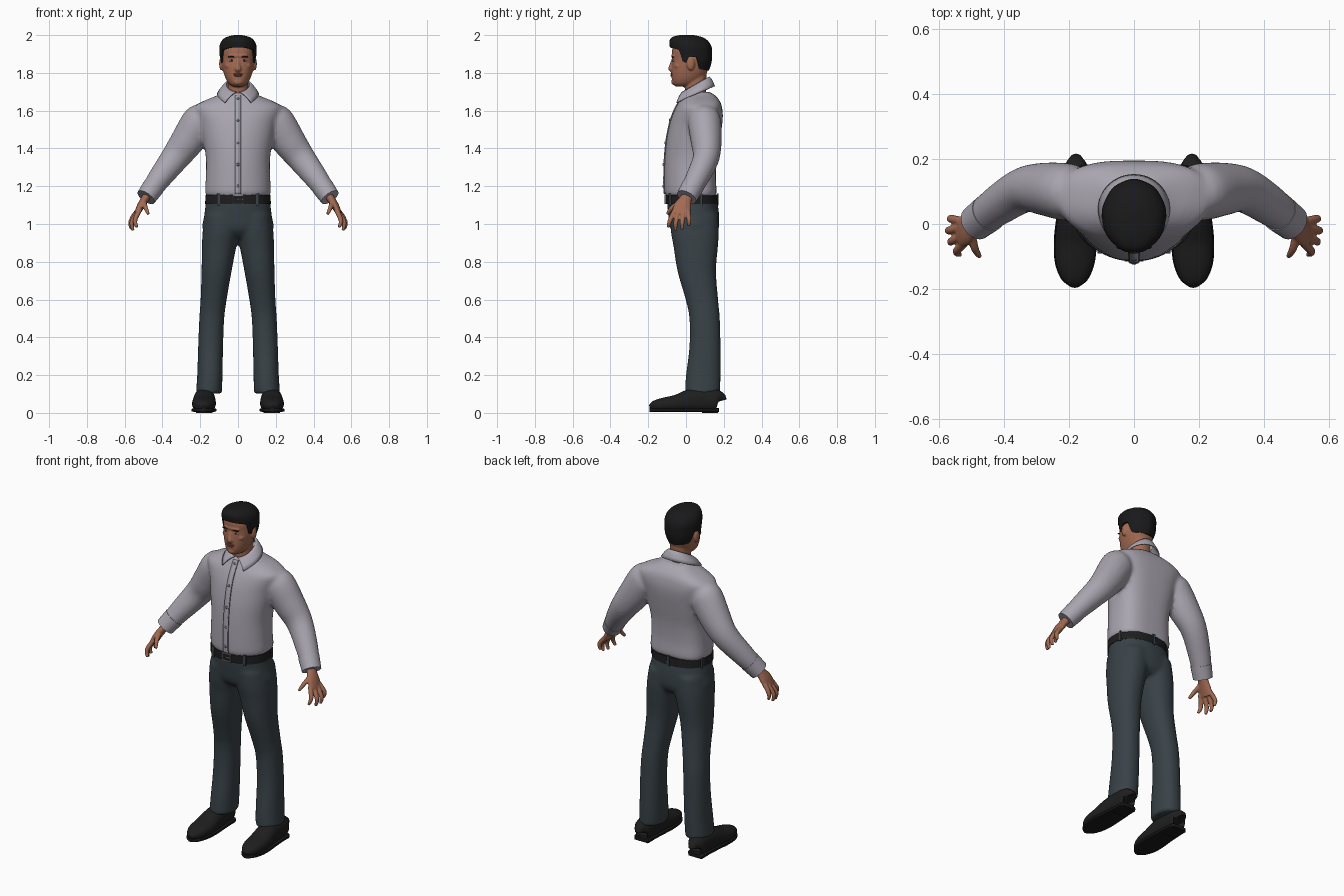
import bpy, bmesh, math
from mathutils import Vector, Matrix

if "Cube" in bpy.data.objects:
    bpy.data.objects.remove(bpy.data.objects["Cube"])


def material(name, rgb):
    m = bpy.data.materials.new(name)
    m.diffuse_color = (*rgb, 1)
    m.use_nodes = True
    m.node_tree.nodes["Principled BSDF"].inputs["Base Color"].default_value = m.diffuse_color
    return m


SHIRT = material("shirt_grey", (0.40, 0.375, 0.43))
SEAM = material("seam_grey", (0.16, 0.15, 0.18))
PANTS = material("trouser_slate", (0.040, 0.054, 0.063))
SKIN = material("skin", (0.36, 0.145, 0.085))
LIPS = material("lips", (0.25, 0.085, 0.06))
BLACK = material("black", (0.010, 0.010, 0.011))
LEATHER = material("leather", (0.013, 0.013, 0.013))
METAL = material("buckle_metal", (0.25, 0.25, 0.27))
WHITE = material("eye_white", (0.5, 0.46, 0.43))


def curve(rows, n=4):
    """Catmull-Rom resampling of a list of tuples."""
    out = []
    for i in range(len(rows) - 1):
        p = [rows[max(0, min(len(rows) - 1, i + k))] for k in (-1, 0, 1, 2)]
        for j in range(n):
            t = j / n
            out.append(tuple(0.5 * (2 * b + (c - a) * t + (2 * a - 5 * b + 4 * c - d) * t * t
                             + (3 * b - a - 3 * c + d) * t ** 3) for a, b, c, d in zip(*p)))
    return out + [tuple(rows[-1])]


def lerp_table(table, k):
    """Linear lookup in rows sorted by their first value."""
    for a, b in zip(table, table[1:]):
        if k <= b[0]:
            t = max(0, (k - a[0]) / (b[0] - a[0]))
            return [u + (v - u) * t for u, v in zip(a, b)]
    return list(table[-1])


def oval(a, p=2.0):
    c, s = math.cos(a), math.sin(a)
    return (math.copysign(abs(c) ** (2 / p), c), math.copysign(abs(s) ** (2 / p), s))


def rings_to_mesh(bm, rings):
    vs = [[bm.verts.new(p) for p in r] for r in rings]
    n = len(vs[0])
    for a, b in zip(vs, vs[1:]):
        for i in range(n):
            bm.faces.new((a[i], a[(i + 1) % n], b[(i + 1) % n], b[i]))
    bm.faces.new(vs[0][::-1])
    bm.faces.new(vs[-1])


def loft(bm, rows, pf=2.2, pb=2.2, n=36, sub=4):
    """Stack of level ovals: z, left x, right x, front y, back y."""
    rings = []
    for z, x0, x1, y0, y1 in curve(rows, sub):
        ring = []
        for i in range(n):
            a = 2 * math.pi * i / n
            c, s = oval(a, pb if math.sin(a) > 0 else pf)
            ring.append(((x0 + x1) / 2 + c * (x1 - x0) / 2, (y0 + y1) / 2 + s * (y1 - y0) / 2, z))
        rings.append(ring)
    rings_to_mesh(bm, rings)


def tube(bm, pts, ref=(0, 1, 0), n=20, p=2.0, sub=4):
    """Sweep along x, y, z with two radii per point."""
    pts = curve(pts, sub)
    rings = []
    for i, q in enumerate(pts):
        t = (Vector(pts[min(i + 1, len(pts) - 1)][:3]) - Vector(pts[max(i - 1, 0)][:3])).normalized()
        u = Vector(ref).cross(t).normalized()
        v = t.cross(u)
        rings.append([Vector(q[:3]) + u * q[3] * c + v * q[4] * s
                      for c, s in (oval(2 * math.pi * k / n, p) for k in range(n))])
    rings_to_mesh(bm, rings)


def ball(bm, loc, size, tilt=0):
    m = Matrix.Translation(loc) @ Matrix.Rotation(tilt, 4, 'Y') @ Matrix.Diagonal((*size, 1))
    bmesh.ops.create_uvsphere(bm, u_segments=20, v_segments=12, radius=1, matrix=m)


def box(bm, loc, size):
    bmesh.ops.create_cube(bm, size=1, matrix=Matrix.Translation(loc) @ Matrix.Diagonal((*size, 1)))


def finish(bm, name, mat, voxel=0, thick=0, smooth=3):
    bmesh.ops.recalc_face_normals(bm, faces=bm.faces)
    me = bpy.data.meshes.new(name)
    bm.to_mesh(me)
    bm.free()
    me.materials.append(mat)
    ob = bpy.data.objects.new(name, me)
    bpy.context.collection.objects.link(ob)
    bpy.ops.object.select_all(action='DESELECT')
    ob.select_set(True)
    bpy.context.view_layer.objects.active = ob
    bpy.ops.object.shade_smooth_by_angle(angle=math.radians(45))
    if voxel:  # fuse overlapping volumes into one soft skin
        r = ob.modifiers.new("fuse", 'REMESH')
        r.mode, r.voxel_size, r.use_smooth_shade = 'VOXEL', voxel, True
        s = ob.modifiers.new("soften", 'SMOOTH')
        s.factor, s.iterations = 0.5, smooth
    if thick:
        s = ob.modifiers.new("thickness", 'SOLIDIFY')
        s.thickness, s.offset = thick, 0
    return ob


def flip(pts, s):
    return [(s * q[0], *q[1:]) for q in pts]


def sym(rows):
    return [(z, -x, x, f, b) for z, x, f, b in rows]


# Shirt: torso and sleeves fused
torso = [(1.145, .166, -.105, .155), (1.17, .174, -.114, .162), (1.25, .170, -.115, .158),
         (1.35, .170, -.112, .164), (1.45, .186, -.102, .180), (1.53, .203, -.086, .192),
         (1.58, .222, -.070, .195), (1.62, .232, -.052, .190), (1.65, .185, -.035, .180),
         (1.68, .112, -.018, .155), (1.70, .078, .002, .125)]
arm = [(.17, .10, 1.575, .07, .075), (.202, .098, 1.543, .094, .088), (.269, .107, 1.438, .089, .082),
       (.334, .106, 1.349, .076, .070), (.413, .060, 1.245, .063, .062), (.482, .007, 1.148, .050, .052)]
bm = bmesh.new()
loft(bm, sym(torso), 2.0, 3.0, 48)
for s in (1, -1):
    tube(bm, flip(arm, s), n=28)
finish(bm, "shirt", SHIRT, .011, smooth=5)

# Collar: folded band around the neck, open at the front
bm = bmesh.new()
grid = []
for i in range(41):
    t = -1 + i / 20
    a, b, k = math.radians(172) * t, math.radians(150) * t, abs(t) ** 6
    top = Vector((.060 * math.sin(a), .052 + .070 * math.cos(a), 1.738 + .040 * math.cos(a)))
    low = Vector((.107 * math.sin(b) + math.copysign(.016 * k, t), .050 + .100 * math.cos(b) - .012 * k,
                  1.688 + .040 * math.cos(b) - .012 * k))
    grid.append([bm.verts.new(top.lerp(low, j / 4) + Vector((0, 0, .008 * math.sin(math.pi * j / 4)))) for j in range(5)])
for a, b in zip(grid, grid[1:]):
    for j in range(4):
        bm.faces.new((a[j], b[j], b[j + 1], a[j + 1]))
finish(bm, "collar", SHIRT, thick=.007)

# Placket, its seam and the buttons
fronts = [(z, f) for z, _, f, _ in curve(torso) if 1.155 < z < 1.685]
for name, w, off, mat in (("placket_seam", .017, .000, SEAM), ("placket", .0145, .003, SHIRT)):
    bm = bmesh.new()
    strip = [[bm.verts.new((x, f - off, z)) for x in (-w, w)] for z, f in fronts]
    for a, b in zip(strip, strip[1:]):
        bm.faces.new((a[0], a[1], b[1], b[0]))
    finish(bm, name, mat, thick=.005)
bm = bmesh.new()
for z in (1.20, 1.315, 1.43, 1.55, 1.665):
    ball(bm, (0, lerp_table(fronts, z)[1] - .006, z), (.008, .004, .008))
finish(bm, "buttons", SEAM)

# Trousers: hips and legs fused
hips = [(.925, .11, -.035, .14), (.97, .185, -.080, .172), (1.05, .178, -.094, .175),
        (1.12, .170, -.100, .165), (1.165, .166, -.100, .158)]
leg = [(.102, .085, .223, -.006, .180), (.20, .082, .216, .000, .183), (.35, .079, .211, .018, .183),
       (.50, .073, .205, .018, .179), (.60, .060, .198, -.002, .170), (.75, .034, .193, -.045, .159),
       (.88, .009, .191, -.066, .169), (.96, -.01, .187, -.080, .174), (1.05, -.02, .176, -.086, .170)]
bm = bmesh.new()
loft(bm, sym(hips), n=44)
for s in (1, -1):
    loft(bm, [(z, s * a, s * b, f, k) for z, a, b, f, k in leg])
finish(bm, "trousers", PANTS, .011, smooth=4)

# Belt, loops and buckle
bm = bmesh.new()
loft(bm, sym([(1.106, .174, -.106, .169), (1.154, .172, -.108, .166)]), n=48, sub=1)
finish(bm, "belt", LEATHER)
bm = bmesh.new()
for deg in (-125, -55, 20, 90, 160):
    a = math.radians(deg)
    c, s = oval(a, 2.2)
    box(bm, (c * .172, .03 + s * .137, 1.13), (.016, .012, .062))
finish(bm, "belt_loops", PANTS)
bm = bmesh.new()
for dx, dz, w, h in ((-.026, 0, .006, .05), (.026, 0, .006, .05), (0, .022, .05, .006), (0, -.022, .05, .006), (.01, 0, .03, .005)):
    box(bm, (dx, -.111, 1.13 + dz), (w, .008, h))
finish(bm, "buckle", METAL)

# Head: skull, neck, nose, brow, chin and ears fused
skull = [(1.727, .022, -.052, .01), (1.74, .046, -.067, .05), (1.765, .063, -.075, .085), (1.80, .076, -.077, .11),
         (1.84, .084, -.076, .122), (1.88, .087, -.073, .126), (1.92, .086, -.074, .122),
         (1.96, .072, -.060, .10), (1.985, .03, -.02, .06)]
bm = bmesh.new()
loft(bm, sym(skull))
loft(bm, sym([(1.65, .056, -.002, .11), (1.72, .054, -.006, .106), (1.82, .056, 0, .11)]))
tube(bm, [(0, -.066, 1.876, .009, .009), (0, -.076, 1.846, .010, .010),
          (0, -.080, 1.822, .018, .014), (0, -.074, 1.811, .013, .009)])
ball(bm, (0, -.060, 1.752), (.026, .018, .018))
ball(bm, (0, -.064, 1.890), (.052, .015, .011))
for s in (1, -1):
    ball(bm, (s * .089, .025, 1.848), (.011, .021, .035))
    ball(bm, (s * .048, -.040, 1.838), (.022, .022, .018))
finish(bm, "head", SKIN, .005, smooth=3)

# Face details
for s, side in ((1, "left"), (-1, "right")):
    for part, mat, loc, size, tilt in (
            ("eye", WHITE, (.033, -.058, 1.865), (.015, .012, .0065), 0),
            ("iris", BLACK, (.033, -.066, 1.865), (.006, .006, .006), 0),
            ("eyebrow", BLACK, (.034, -.072, 1.885), (.021, .006, .0042), .06)):
        bm = bmesh.new()
        ball(bm, (s * loc[0], *loc[1:]), size, s * tilt)
        finish(bm, f"{side}_{part}", mat)
bm = bmesh.new()
ball(bm, (0, -.074, 1.794), (.025, .008, .005))
ball(bm, (0, -.074, 1.786), (.021, .009, .006))
finish(bm, "lips", LIPS)

# Hair: cap whose lower edge follows the hairline around the head
hair = curve([(1.79, .070, -.075, .112), (1.85, .092, -.080, .133), (1.90, .097, -.083, .138), (1.94, .098, -.087, .134),
              (1.97, .086, -.088, .115), (1.99, .060, -.072, .083), (2.0, .02, -.035, .04)], 6)
hairline = [(-1, 1.812), (-.45, 1.82), (-.25, 1.885), (.15, 1.885), (.25, 1.853), (.42, 1.86), (.56, 1.922), (1, 1.935)]
rings = []
for j in range(-1, 25):
    ring = []
    for i in range(72):
        a = 2 * math.pi * i / 72
        low = lerp_table(hairline, -math.sin(a))[1]
        z = low + (2.0 - low) * math.sin(max(j, 0) / 24 * math.pi / 2)
        _, rx, f, b = lerp_table(hair, z)
        k = .86 if j < 0 else 1 + .008 * math.sin(9 * a)
        ring.append((k * rx * math.cos(a), (f + b) / 2 + k * (b - f) / 2 * math.sin(a), z))
    rings.append(ring)
bm = bmesh.new()
rings_to_mesh(bm, rings)
finish(bm, "hair", BLACK)

# Cuffs, hands and shoes on both sides
palm = [(.470, .016, 1.165, .024, .030), (.490, .000, 1.135, .022, .032), (.515, -.018, 1.095, .020, .046),
        (.535, -.026, 1.055, .015, .048)]
fingers = [[(.520, -.058, 1.075), (.545, -.084, 1.02), (.535, -.094, .982)],
           [(.530, -.038, 1.065), (.562, -.054, 1.01), (.555, -.055, .966)],
           [(.535, -.012, 1.065), (.569, -.020, 1.01), (.562, -.020, .970)],
           [(.532, .010, 1.07), (.563, .016, 1.025), (.558, .014, .990)],
           [(.500, -.020, 1.12), (.490, -.072, 1.088), (.474, -.100, 1.052)]]
shoe = [(.178, .174, .060, .020, .040), (.178, .165, .064, .046, .058), (.178, .10, .068, .053, .064),
        (.178, .02, .064, .058, .060), (.180, -.05, .050, .063, .046), (.182, -.12, .043, .058, .037),
        (.182, -.17, .036, .038, .027), (.182, -.193, .030, .010, .010)]
for s, side in ((1, "left"), (-1, "right")):
    bm = bmesh.new()
    tube(bm, flip([(.447, .034, 1.197, .058, .059), (.487, .003, 1.141, .053, .055)], s), n=28, sub=2)
    finish(bm, side + "_cuff", SHIRT)
    bm = bmesh.new()
    tube(bm, flip(palm, s))
    for f in fingers:
        tube(bm, flip([(*q, r, r) for q, r in zip(f, (.013, .0125, .008))], s), n=12)
    finish(bm, side + "_hand", SKIN, .0045, smooth=2)
    bm = bmesh.new()
    tube(bm, flip(shoe, s), ref=(0, 0, 1), n=28, p=2.3)
    finish(bm, side + "_shoe", LEATHER)
    bm = bmesh.new()
    tube(bm, flip([(x, y, .015, r + .003, .010) for x, y, _, r, _ in shoe], s), ref=(0, 0, 1), p=5)
    box(bm, (s * .178, .127, .011), (.088, .085, .022))
    finish(bm, side + "_sole", BLACK)
